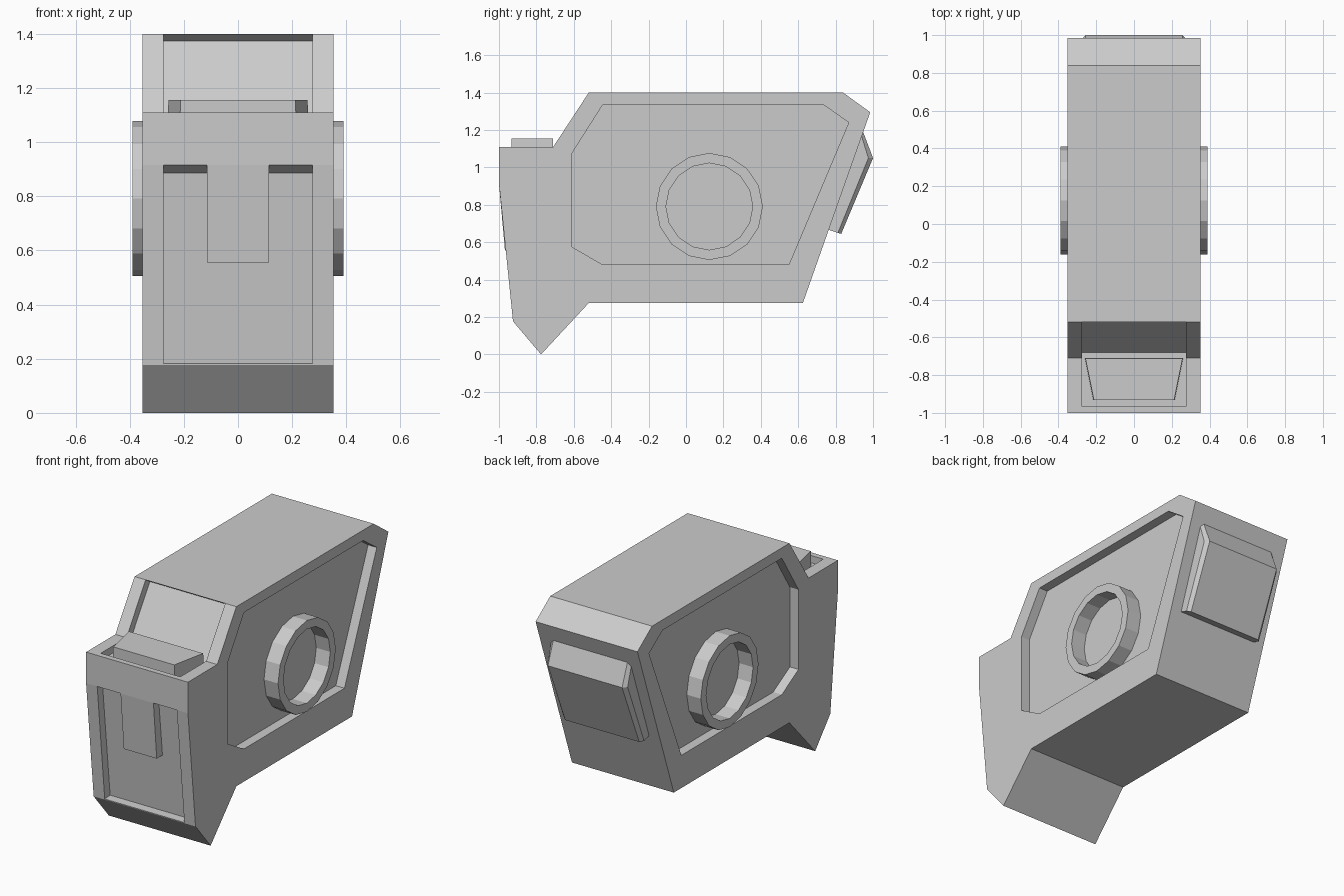
import bpy, bmesh, math

if "Cube" in bpy.data.objects:
    bpy.data.objects.remove(bpy.data.objects["Cube"])


def loft(name, rings, closed=False):
    """Bridge equal-sized rings of points; cap the ends, or join last to first."""
    bm = bmesh.new()
    rows = [[bm.verts.new(p) for p in ring] for ring in rings]
    pairs = list(zip(rows, rows[1:]))
    if closed:
        pairs.append((rows[-1], rows[0]))
    else:
        bm.faces.new(rows[0])
        bm.faces.new(rows[-1])
    for a, b in pairs:
        for i in range(len(a)):
            j = (i + 1) % len(a)
            bm.faces.new((a[i], a[j], b[j], b[i]))
    bmesh.ops.recalc_face_normals(bm, faces=bm.faces)
    mesh = bpy.data.meshes.new(name)
    bm.to_mesh(mesh)
    bm.free()
    obj = bpy.data.objects.new(name, mesh)
    bpy.context.collection.objects.link(obj)
    return obj


def at_x(x, profile):
    return [(x, y, z) for y, z in profile]


def prism(name, profile, x0, x1):
    return loft(name, [at_x(x0, profile), at_x(x1, profile)])


def cut(target, cutter):
    cutter.hide_render = True
    mod = target.modifiers.new("recess", 'BOOLEAN')
    mod.operation = 'DIFFERENCE'
    mod.solver = 'EXACT'
    mod.object = cutter
    bpy.context.view_layer.objects.active = target
    bpy.ops.object.modifier_apply(modifier=mod.name)
    bpy.data.objects.remove(cutter)


# Main housing from its side profile
body = prism("housing", [
    (-1.0, 1.11), (-0.71, 1.11), (-0.52, 1.4), (0.84, 1.4), (0.985, 1.295),
    (0.625, 0.275), (-0.52, 0.275), (-0.775, 0.0), (-0.925, 0.177), (-1.0, 0.915)],
    -0.353, 0.353)

# Sunken side panels
panel = [(-0.61, 0.575), (-0.61, 1.075), (-0.445, 1.335), (0.735, 1.335),
         (0.87, 1.24), (0.55, 0.48), (-0.445, 0.48)]
for s in (1, -1):
    cut(body, prism("side_cutter", panel, s * 0.293, s * 0.5))

# Sunken front panel
cut(body, prism("front_cutter", [
    (-1.055, 0.945), (-0.945, 0.885), (-0.872, 0.185), (-0.98, 0.178)],
    -0.276, 0.276))

# Sunken step and sloped panel above the front
cut(body, prism("step_cutter", [
    (-0.965, 1.065), (-0.68, 1.065), (-0.478, 1.373), (-0.562, 1.427), (-0.965, 1.427)],
    -0.276, 0.276))

# Tab hanging in the front panel
prism("front_tab", [(-1.0, 0.915), (-0.968, 0.555), (-0.89, 0.555), (-0.93, 0.915)],
      -0.114, 0.114)

# Tapered block on the step
def block_ring(z, back, front, y_back):
    return [(-back, y_back, z), (back, y_back, z), (front, -0.933, z), (-front, -0.933, z)]

loft("step_block", [block_ring(1.06, 0.26, 0.215, -0.708),
                    block_ring(1.155, 0.257, 0.212, -0.712)])

# Rear pad with chamfered sides
outer = [(0.72, 0.68), (0.83, 0.645), (1.0, 1.05), (0.945, 1.195), (0.89, 1.17)]
inner = [(0.72, 0.68), (0.812, 0.65), (0.975, 1.05), (0.935, 1.18), (0.89, 1.17)]
loft("rear_pad", [at_x(-0.278, inner), at_x(-0.257, outer),
                  at_x(0.257, outer), at_x(0.278, inner)])

# Raised ring on each side
def circle(x, r, n=16):
    return [(x, 0.125 + r * math.cos(2 * math.pi * i / n),
             0.791 + r * math.sin(2 * math.pi * i / n)) for i in range(n)]

for s, side in ((1, "right"), (-1, "left")):
    a, b = s * 0.285, s * 0.39
    loft("side_ring_" + side,
         [circle(a, 0.286), circle(b, 0.286), circle(b, 0.232), circle(a, 0.232)],
         closed=True)
